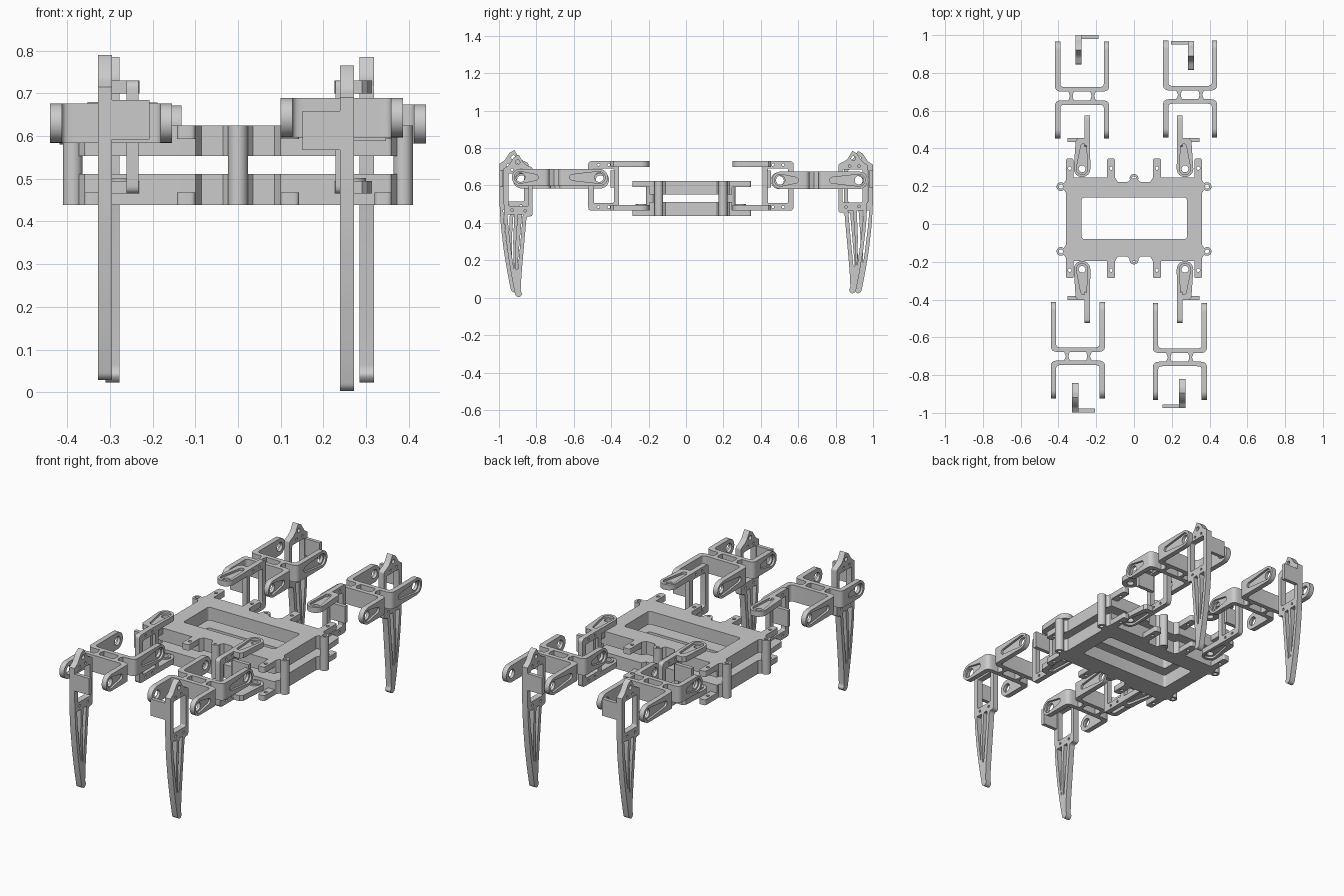
import bpy, bmesh
from math import pi, cos, sin, atan2, radians
from mathutils import Matrix, Vector

if "Cube" in bpy.data.objects:
    bpy.data.objects.remove(bpy.data.objects["Cube"])


def arc(x, y, r, a0, a1, n=12):
    return [(x + r * cos(a0 + (a1 - a0) * i / n), y + r * sin(a0 + (a1 - a0) * i / n)) for i in range(n + 1)]


def circ(x, y, r, n=24):
    return arc(x, y, r, 0, 2 * pi, n)[:-1]


def slot(a, ra, b, rb):
    """Tapered slot outline with a round end at a and at b."""
    t = atan2(b[1] - a[1], b[0] - a[0])
    return arc(*b, rb, t - pi / 2, t + pi / 2) + arc(*a, ra, t + pi / 2, t + 3 * pi / 2)


def fillet(pts, r=0.0, n=5):
    """Outline with rounded corners; a third value in a point overrides r."""
    out = []
    for i, p in enumerate(pts):
        c = Vector(p[:2])
        rad = p[2] if len(p) > 2 else r
        if rad == 0:
            out.append(tuple(c))
            continue
        d0 = Vector(pts[i - 1][:2]) - c
        d1 = Vector(pts[(i + 1) % len(pts)][:2]) - c
        s = c + d0.normalized() * min(rad, d0.length * 0.48)
        e = c + d1.normalized() * min(rad, d1.length * 0.48)
        for k in range(n + 1):
            t = k / n
            out.append(tuple(s * (1 - t) ** 2 + c * 2 * t * (1 - t) + e * t * t))
    return out


def rect(u0, u1, v0, v1, r=0.0):
    return fillet([(u0, v0), (u1, v0), (u1, v1), (u0, v1)], r)


AXES = {'z': Matrix.Identity(4),
        'x': Matrix(((0, 0, 1, 0), (1, 0, 0, 0), (0, 1, 0, 0), (0, 0, 0, 1)))}


def prism(loops, w0, w1, axis='z'):
    """Extrude an outline (first loop) with holes (other loops) along an axis."""
    cu = bpy.data.curves.new("tmp", 'CURVE')
    cu.dimensions, cu.fill_mode, cu.extrude = '2D', 'BOTH', (w1 - w0) / 2
    for loop in loops:
        sp = cu.splines.new('POLY')
        sp.points.add(len(loop) - 1)
        for q, p in zip(sp.points, loop):
            q.co = (p[0], p[1], 0, 1)
        sp.use_cyclic_u = True
    ob = bpy.data.objects.new("tmp", cu)
    bpy.context.collection.objects.link(ob)
    dg = bpy.context.evaluated_depsgraph_get()
    me = bpy.data.meshes.new_from_object(ob.evaluated_get(dg))
    bpy.data.objects.remove(ob)
    bm = bmesh.new()
    bm.from_mesh(me)
    bmesh.ops.remove_doubles(bm, verts=bm.verts, dist=1e-5)
    bm.to_mesh(me)
    bm.free()
    me.transform(AXES[axis] @ Matrix.Translation((0, 0, (w0 + w1) / 2)))
    return me


def part(name, pieces, M=Matrix.Identity(4)):
    bm = bmesh.new()
    for p in pieces:
        bm.from_mesh(p)
    bm.transform(M)
    bmesh.ops.recalc_face_normals(bm, faces=bm.faces)
    me = bpy.data.meshes.new(name)
    bm.to_mesh(me)
    bm.free()
    ob = bpy.data.objects.new(name, me)
    bpy.context.collection.objects.link(ob)
    bpy.ops.object.select_all(action='DESELECT')
    ob.select_set(True)
    bpy.context.view_layer.objects.active = ob
    bpy.ops.object.shade_smooth_by_angle(angle=radians(30))
    return ob


# body plates: half outline mirrored, with central opening and servo tabs
half = [(0.016, -0.195), (0.035, -0.172), (0.085, -0.172), (0.1, -0.196), (0.36, -0.196, 0.01),
        (0.36, -0.18), (0.374, -0.16), (0.374, -0.13), (0.36, -0.11), (0.36, 0.165), (0.374, 0.183),
        (0.374, 0.213), (0.36, 0.232), (0.36, 0.245), (0.1, 0.245), (0.085, 0.222),
        (0.035, 0.222), (0.016, 0.24)]
outline = fillet(half + [(-p[0],) + p[1:] for p in reversed(half)])
opening = rect(-0.277, 0.28, -0.08, 0.14, 0.015)


def plate(name, z0, z1, t0, t1):
    pieces = [prism([outline, opening], z0, z1)]
    for s in (-1, 1):
        for a, b in ((0.1, 0.143), (0.32, 0.36)):
            x0, x1 = sorted((s * a, s * b))
            xm = (x0 + x1) / 2
            pieces.append(prism([rect(x0, x1, 0.235, 0.347, 0.012), circ(xm, 0.295, 0.009, 16)], t0, t1))
            pieces.append(prism([rect(x0, x1, -0.287, -0.185, 0.012), circ(xm, -0.245, 0.009, 16)], t0, t1))
    part(name, pieces)


plate("top_plate", 0.553, 0.625, 0.593, 0.625)
plate("bottom_plate", 0.438, 0.511, 0.438, 0.468)

# spacer posts around the body
posts = [(s * 0.387, y) for s in (-1, 1) for y in (-0.145, 0.198)] + [(0, 0.242), (0, -0.191)]
part("spacer_posts", [prism([circ(x, y, 0.023), circ(x, y, 0.011, 16)], 0.438, 0.625) for x, y in posts])


# hip bracket: two horn arms, servo frame and end plate
def hip_pieces():
    piv, tail = (0.27, 0.292), (0.262, 0.41)
    arm = arc(*piv, 0.044, pi, 2 * pi) + [(0.304, 0.44), (0.29, 0.455), (0.228, 0.455)]
    horn = slot(piv, 0.03, tail, 0.015)
    hole = circ(*piv, 0.018)
    frame = fillet([(0.41, 0.465), (0.575, 0.465), (0.575, 0.73), (0.41, 0.73)], 0.02)
    holes = [rect(0.438, 0.545, 0.505, 0.692, 0.008)]
    holes += [circ(y, z, 0.007, 12) for y in (0.465, 0.52) for z in (0.485, 0.711)]
    return [prism([arm, hole], 0.70, 0.718), prism([arm, horn], 0.718, 0.73),
            prism([arm, hole], 0.477, 0.495), prism([arm, horn], 0.465, 0.477),
            prism([circ(*piv, 0.03), hole], 0.495, 0.502),
            prism([frame] + holes, 0.228, 0.256, 'x'),
            prism([rect(0.245, 0.347, 0.434, 0.455)], 0.588, 0.68)]


# upper leg: two back-to-back forks joined by short webs
def fork(s, length):
    u = [(-0.143, 0.08), (-0.143, 0.023, 0.035), (0.143, 0.023, 0.035), (0.143, 0.08),
         (0.115, 0.08), (0.115, 0.047, 0.025), (-0.115, 0.047, 0.025), (-0.115, 0.08)]
    out = [prism([[(x, s * y) for x, y in fillet(u)]], -0.046, 0.046)]
    p = length - 0.046
    arm = [(0.08, -0.046)] + arc(p, 0, 0.046, -pi / 2, pi / 2, 16) + [(0.08, 0.046)]
    flip = lambda loop: [(s * a, b) for a, b in loop]
    hole, horn = circ(p, 0, 0.024), slot((p, 0), 0.032, (0.1, 0), 0.016)
    for side in (-1, 1):
        for a, b, cut in ((0.115, 0.131, hole), (0.131, 0.143, horn)):
            w0, w1 = sorted((side * a, side * b))
            out.append(prism([flip(arm), flip(cut)], w0, w1, 'x'))
    return out


def upper_leg_pieces():
    web = [(0.042, -0.03), (0.075, -0.03), (0.064, 0), (0.075, 0.03), (0.042, 0.03), (0.05, 0)]
    webs = [prism([fillet([(s * x, y) for x, y in web])], -0.046, 0.046) for s in (-1, 1)]
    return fork(1, 0.288) + fork(-1, 0.225) + webs


# lower leg: servo frame on top, curved open blade below, end plate on the outside
def lower_leg_pieces():
    blade = fillet([(0.07, 0.0, 0.012), (0.092, 0.01, 0.012), (0.112, 0.11, 0.03), (0.132, 0.23, 0.04),
                    (0.148, 0.37, 0.04), (0.155, 0.5, 0.04), (0.155, 0.69), (0.128, 0.708, 0.01),
                    (0.1, 0.75), (0.075, 0.765), (0.045, 0.715, 0.02), (0.0, 0.695, 0.01),
                    (0.0, 0.435, 0.015), (0.032, 0.435, 0.015), (0.046, 0.28, 0.03),
                    (0.06, 0.12, 0.03), (0.064, 0.035, 0.01), (0.055, 0.02, 0.01)])
    holes = [rect(0.022, 0.128, 0.49, 0.665, 0.008),
             fillet([(0.052, 0.445), (0.066, 0.29), (0.08, 0.15), (0.088, 0.15), (0.088, 0.3), (0.078, 0.445)]),
             fillet([(0.098, 0.445), (0.104, 0.3), (0.1, 0.15), (0.112, 0.23), (0.128, 0.36), (0.135, 0.445)]),
             circ(0.04, 0.465, 0.007, 12), circ(0.11, 0.468, 0.007, 12),
             circ(0.08, 0.725, 0.012, 16), circ(0.06, 0.684, 0.007, 12), circ(0.11, 0.684, 0.007, 12)]
    return [prism([blade] + holes, 0, 0.033, 'x'),
            prism([rect(-0.088, 0.001, 0.135, 0.155)], 0.567, 0.659)]


hip, upper, lower = hip_pieces(), upper_leg_pieces(), lower_leg_pieces()

# four legs: side, end, hip shift, upper leg centre, lower leg offset
legs = [("front_left", -1, -1, (0.005, -0.052, 0), (-0.297, -0.70, 0.63), (0.295, 0.843, 0.025)),
        ("front_right", 1, -1, (0, -0.052, 0), (0.243, -0.706, 0.643), (0.239, 0.82, 0)),
        ("back_left", -1, 1, (0.005, 0, 0), (-0.275, 0.678, 0.626), (0.277, 0.845, 0.02)),
        ("back_right", 1, 1, (0, 0, 0), (0.297, 0.684, 0.628), (0.285, 0.815, 0.02))]
for name, sx, sy, h, u, l in legs:
    mirror = Matrix.Diagonal((sx, sy, 1, 1))
    part(name + "_hip_bracket", hip, mirror @ Matrix.Translation(h))
    part(name + "_upper_leg", upper, Matrix.Translation(u))
    part(name + "_lower_leg", lower, mirror @ Matrix.Translation(l))

# remove the working meshes
for me in [m for m in bpy.data.meshes if m.users == 0]:
    bpy.data.meshes.remove(me)
